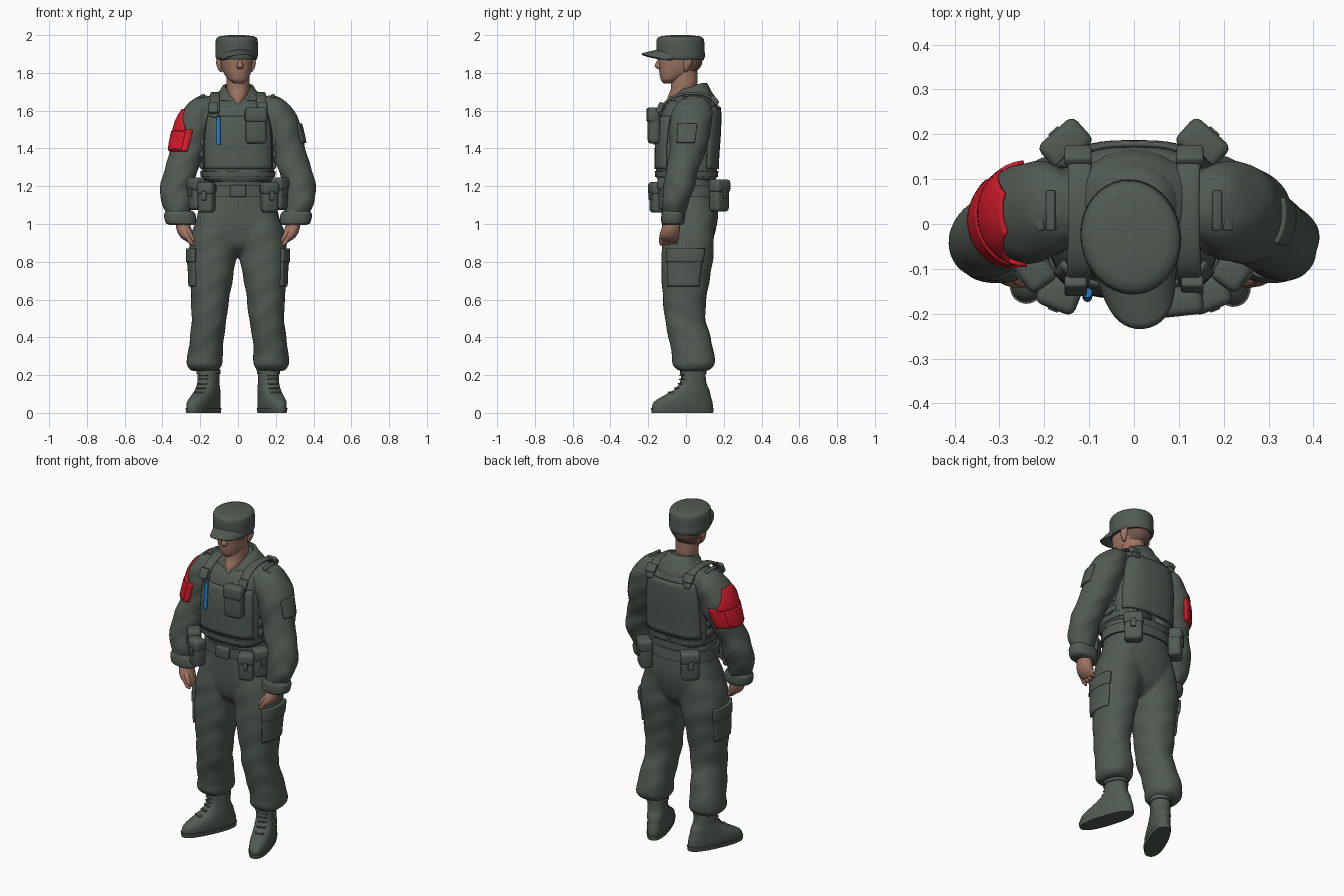
import bpy, bmesh, math
from mathutils import Matrix, Vector

if "Cube" in bpy.data.objects:
    bpy.data.objects.remove(bpy.data.objects["Cube"])

def material(name, rgb):
    m = bpy.data.materials.new(name)
    m.diffuse_color = (*rgb, 1)
    m.use_nodes = True
    m.node_tree.nodes["Principled BSDF"].inputs["Base Color"].default_value = m.diffuse_color
    return m

GREEN = material("olive cloth", (0.083, 0.105, 0.085))
SKIN = material("skin", (0.34, 0.175, 0.125))
HAIR = material("cropped hair", (0.16, 0.085, 0.065))
RED = material("red band", (0.66, 0.012, 0.025))
BLUE = material("blue pen", (0.02, 0.20, 0.60))

def finish(name, bm, mat, angle=50, solid=0):
    bmesh.ops.recalc_face_normals(bm, faces=bm.faces)
    me = bpy.data.meshes.new(name)
    bm.to_mesh(me)
    bm.free()
    me.materials.append(mat)
    me.shade_smooth()
    me.set_sharp_from_angle(angle=math.radians(angle))
    ob = bpy.data.objects.new(name, me)
    bpy.context.collection.objects.link(ob)
    if solid:
        ob.modifiers.new("thickness", 'SOLIDIFY').thickness = solid
        ob.modifiers["thickness"].offset = 0
    return ob

def at(rings, z):
    """Smoothly interpolated (x, y, rx, ry) of a stack of rings (x, y, z, rx, ry)."""
    R = sorted(rings, key=lambda r: r[2])
    i = max(j for j in range(len(R) - 1) if j == 0 or R[j][2] <= z)
    h = R[i + 1][2] - R[i][2]
    t = (z - R[i][2]) / h
    def slope(j, k):
        a, b = R[max(j - 1, 0)], R[min(j + 1, len(R) - 1)]
        return (b[k] - a[k]) / (b[2] - a[2]) * h
    return [(2*t**3 - 3*t*t + 1) * R[i][k] + (t**3 - 2*t*t + t) * slope(i, k)
            + (3*t*t - 2*t**3) * R[i + 1][k] + (t**3 - t*t) * slope(i + 1, k) for k in (0, 1, 3, 4)]

def point(rings, z, a, p=2, off=0, fold=0):
    x, y, rx, ry = at(rings, z)
    w = off + fold * (math.sin(z * 48 + 2.2 * math.sin(2 * a)) + 0.6 * math.sin(3 * a + z * 21))
    f = lambda v: math.copysign(abs(v) ** (2 / p), v)
    return (x + max(rx + w, .001) * f(math.cos(a)), y + max(ry + w, .001) * f(math.sin(a)), z)

def grid(bm, rows, closed=False):
    V = [[bm.verts.new(c) for c in r] for r in rows]
    n = len(V[0])
    for a, b in zip(V, V[1:]):
        for i in range(n if closed else n - 1):
            j = (i + 1) % n
            bm.faces.new((a[i], a[j], b[j], b[i]))
    return V

def loft(name, rings, mat, p=2, off=0, fold=0, z0=None, z1=None, n=36, steps=24):
    zs = [r[2] for r in rings]
    z0, z1 = z0 or min(zs), z1 or max(zs)
    levels = sorted({round(z0 + (z1 - z0) * i / steps, 5) for i in range(steps + 1)}
                    | {z for z in zs if z0 < z < z1})
    bm = bmesh.new()
    V = grid(bm, [[point(rings, z, 2 * math.pi * i / n, p, off, fold) for i in range(n)]
                  for z in levels], True)
    bm.faces.new(V[0])
    bm.faces.new(V[-1])
    return finish(name, bm, mat)

def fuse(name, parts, mat, rounds):
    """Blend several lofts into one soft garment."""
    bm = bmesh.new()
    for o in parts:
        bm.from_mesh(o.data)
        bpy.data.objects.remove(o)
    ob = finish(name, bm, mat)
    rem = ob.modifiers.new("blend", 'REMESH')
    rem.mode, rem.voxel_size, rem.use_smooth_shade = 'VOXEL', .01, True
    ob.modifiers.new("soften", 'SMOOTH').iterations = rounds
    return ob

def patch(name, rings, mat, z0, z1, mid, half, off, p=2, solid=.012):
    """Panel lying on a lofted form; half is the half angle in degrees, as a function of height 0..1."""
    bm = bmesh.new()
    rows = []
    for i in range(13):
        t = i / 12
        h = half(t) if callable(half) else half
        rows.append([point(rings, z0 + (z1 - z0) * t, math.radians(mid + h * (j / 8 - 1)), p, off)
                     for j in range(17)])
    grid(bm, rows)
    return finish(name, bm, mat, 50, solid)

def box(name, c, size, mat=GREEN, yaw=0, tilt=0, roll=0, bevel=.012):
    bm = bmesh.new()
    bmesh.ops.create_cube(bm, size=1)
    bmesh.ops.scale(bm, vec=size, verts=bm.verts)
    bmesh.ops.bevel(bm, geom=bm.edges[:], offset=min(bevel, min(size) * .4), segments=3,
                    profile=.5, affect='EDGES')
    M = Matrix.Translation(c) @ Matrix.Rotation(math.radians(yaw), 4, 'Z') \
        @ Matrix.Rotation(math.radians(roll), 4, 'Y') @ Matrix.Rotation(math.radians(tilt), 4, 'X')
    bmesh.ops.transform(bm, matrix=M, verts=bm.verts)
    return finish(name, bm, mat, 60)

def pouch(name, c, size, yaw, tab=True):
    """Bevelled bag with an overlapping flap and a tab; local -y is the outside."""
    w, d, h = size
    R = Matrix.Rotation(math.radians(yaw), 3, 'Z')
    put = lambda x, y, z: Vector(c) + R @ Vector((x, y, z))
    box(name, c, size, yaw=yaw, bevel=.02)
    box(name + "_flap", put(0, -.004, h * .3), (w + .008, d + .004, h * .42), yaw=yaw, bevel=.018)
    if tab:
        box(name + "_tab", put(0, -d / 2 - .004, h * .06), (w * .3, .012, h * .3), yaw=yaw, bevel=.004)

def ribbon(name, pts, width, mat=GREEN, solid=.016):
    bm = bmesh.new()
    grid(bm, [[(x + width * (j / 2 - .5), y, z) for j in range(3)] for x, y, z in pts])
    ob = finish(name, bm, mat, 80, solid)
    ob.modifiers.new("round", 'SUBSURF').levels = 2
    return ob

mir = lambda rings, s: [(s * r[0], *r[1:]) for r in rings]

# Profiles of the clothing
shirt = [(0, .02, 1.12, .18, .14), (0, .015, 1.25, .185, .145), (0, .02, 1.45, .19, .145),
         (0, .03, 1.58, .20, .135), (0, .04, 1.65, .17, .11), (0, .045, 1.69, .12, .095), (0, .045, 1.72, .075, .08)]
seat = [(0, .015, .83, .04, .06), (0, .012, .88, .13, .115), (0, .015, .95, .225, .138), (0, .02, 1.04, .218, .15),
        (0, .02, 1.13, .195, .148), (0, .015, 1.24, .185, .142)]
vest = [(0, .003, 1.225, .165, .145), (0, .003, 1.245, .187, .158), (0, .003, 1.35, .192, .16), (0, .01, 1.48, .188, .162),
        (0, .022, 1.58, .172, .152), (0, .03, 1.63, .15, .138), (0, .035, 1.655, .12, .115)]
back = [(0, .045, 1.60, .13, .125), (0, .05, 1.66, .115, .11), (0, .05, 1.70, .09, .085), (0, .045, 1.73, .05, .05)]
arm = [(.18, .04, 1.68, .02, .03), (.18, .04, 1.66, .06, .07), (.2, .035, 1.615, .083, .1), (.225, .028, 1.55, .098, .112),
       (.25, .018, 1.45, .1, .105), (.272, .003, 1.37, .092, .094), (.3, -.02, 1.29, .09, .086), (.325, -.035, 1.2, .087, .082),
       (.325, -.055, 1.12, .082, .072), (.312, -.066, 1.05, .062, .056)]
leg = [(.10, .02, 1.08, .1, .135), (.122, .01, .95, .125, .138), (.133, .01, .85, .128, .138), (.138, 0, .75, .117, .132),
       (.147, -.005, .62, .103, .117), (.152, -.005, .5, .093, .108), (.165, .018, .4, .09, .112), (.175, .04, .3, .093, .112),
       (.177, .04, .25, .093, .11), (.177, .04, .222, .073, .08)]

# Vest and belt
loft("vest", vest, GREEN, 3)
patch("vest_back_panel", vest, GREEN, 1.29, 1.62, 90, 58, .007, 3)
patch("vest_front_panel", vest, GREEN, 1.29, 1.57, 270, 58, .003, 3)
patch("vest_hem", vest, GREEN, 1.25, 1.28, 270, 179, .002, 3)
loft("belt", seat, GREEN, 2.3, .012, 0, 1.145, 1.205)
box("belt_buckle", (0, -.145, 1.175), (.085, .03, .065), bevel=.008)

# Collar, open at the front
bm = bmesh.new()
rows = []
for i in range(29):
    a = math.radians(-82 + 344 * i / 28)
    f = (1 - math.sin(a)) / 2
    rows.append([(rx * math.cos(a) * (1 - .3 * f), .012 + ry * math.sin(a), z - dz * f ** 1.5)
                 for rx, ry, z, dz in ((.072, .08, 1.70, .06), (.082, .088, 1.742, .075), (.095, .098, 1.74, .085),
                                       (.122, .12, 1.695, .09), (.132, .126, 1.67, .08))])
grid(bm, rows)
finish("collar", bm, GREEN, 70, .012)

# Head, built facing forward and then turned a little
neck = [(0, -.055, 1.625, .012, .05), (0, -.035, 1.67, .045, .062), (0, -.012, 1.72, .06, .068), (0, -.012, 1.81, .06, .072)]
loft("neck", neck, SKIN)
skull = [(0, -.095, 1.745, .022, .025), (0, -.085, 1.762, .047, .048), (0, -.055, 1.79, .066, .085),
         (0, -.034, 1.83, .08, .11), (0, -.03, 1.87, .086, .118), (0, -.03, 1.93, .086, .115), (0, -.03, 1.96, .06, .08)]
head = [loft("head", skull, SKIN, 2.2)]
head[0].data.materials.append(HAIR)
for f in head[0].data.polygons:
    f.material_index = int(f.center.y > .015 and f.center.z > 1.80)
head.append(loft("nose", [(0, -.132, 1.88, .009, .014), (0, -.14, 1.855, .012, .02), (0, -.143, 1.835, .018, .024),
                          (0, -.138, 1.82, .012, .015)], SKIN))
for nm, z, w in (("upper_lip", 1.803, .023), ("lower_lip", 1.793, .02)):
    head.append(box(nm, (0, -.127, z), (w * 2, .022, .011), SKIN, bevel=.005))
for s in (-1, 1):
    head.append(loft("ear", [(s*.08, -.012, 1.805, .006, .008), (s*.087, -.01, 1.825, .012, .016),
                             (s*.092, -.004, 1.86, .014, .024), (s*.088, -.004, 1.882, .006, .012)], SKIN, n=16))
cap = [(0, -.028, 1.868, .104, .122), (0, -.028, 1.885, .111, .128), (0, -.029, 1.92, .112, .128),
       (0, -.03, 1.965, .111, .127), (0, -.03, 1.985, .105, .12), (0, -.03, 1.995, .085, .098), (0, -.03, 2.0, .04, .045)]
head.append(loft("cap", cap, GREEN))
bm = bmesh.new()
rows = []
for i in range(7):
    v = i / 6
    rows.append([])
    for j in range(-10, 11):
        u = j / 10
        a = u * math.radians(68)
        rows[-1].append((.108 * math.sin(a) * (1 - .14 * v), -.025 - .118 * math.cos(a)
                         - .092 * v * (1 - abs(u) ** 4 * .7), 1.922 - .022 * v - .035 * u * u))
grid(bm, rows)
head.append(finish("cap_brim", bm, GREEN, 60, .008))
turn = Matrix.Translation((-.007, -.03, 0)) @ Matrix.Rotation(math.radians(9), 4, 'Z') @ Matrix.Translation((0, .03, 0))
for o in head:
    o.data.transform(turn)

# Limbs, mirrored
cuff = [(.298, -.07, .995, .066, .05), (.302, -.07, 1.005, .08, .06), (.308, -.068, 1.05, .083, .062), (.31, -.067, 1.07, .07, .055)]
palm = [(.248, -.092, .905, .022, .035), (.268, -.09, .93, .036, .05), (.285, -.082, .97, .04, .05), (.297, -.07, 1.03, .035, .035)]
boot = [(0, -.02, 0, .05, .165), (0, -.02, .03, .055, .168), (0, -.015, .06, .057, .16), (0, .005, .09, .056, .13),
        (0, .03, .12, .055, .098), (0, .04, .16, .053, .07), (0, .042, .24, .054, .063)]
uppers = [loft("shirt", shirt, GREEN, 2.3), loft("upper_back", back, GREEN, 2.4)]
lowers = [loft("seat", seat, GREEN, 2.3)]
for s in (-1, 1):
    A, L = mir(arm, s), mir(leg, s)
    out = -6 if s > 0 else 186
    uppers.append(loft("sleeve", A, GREEN, fold=.0025, steps=50))
    lowers.append(loft("trouser_leg", L, GREEN, 2.2, fold=.002, steps=60))
    loft("cuff", mir(cuff, s), GREEN, 2.3)
    loft("hand", mir(palm, s), SKIN)
    for i in range(4):
        y = -.128 + .025 * i
        loft("finger", mir([(.236, y, .885 + .004 * i, .006, .007), (.245, y, .895, .013, .013),
                            (.262, y, .925, .014, .014), (.275, y, .95, .009, .01)], s), SKIN, n=12, steps=8)
    loft("thumb", mir([(.232, -.125, .905, .007, .008), (.24, -.128, .92, .012, .013), (.262, -.118, .96, .015, .016),
                       (.28, -.1, .985, .01, .01)], s), SKIN, n=12, steps=8)
    patch("cargo_pocket", L, GREEN, .67, .84, out, 38, .001, 2.2, .02)
    patch("cargo_pocket_flap", L, GREEN, .80, .87, out, 40, .005, 2.2, .02)
    # Boot with sole and laces, toes turned out
    parts = [loft("boot", boot, GREEN, 2.3),
             loft("boot_sole", boot, GREEN, 2.4, .004, 0, .0001, .026),
             loft("boot_top", boot, GREEN, 2.2, .006, 0, .205, .23)]
    for i in range(5):
        z = .108 + .023 * i
        parts.append(box("lace", (0, at(boot, z)[1] - at(boot, z)[3] + .004, z), (.05, .018, .008), bevel=.003))
    place = Matrix.Translation((s * .174, 0, 0)) @ Matrix.Rotation(math.radians(18 if s > 0 else -25), 4, 'Z')
    for o in parts:
        o.data.transform(place)
    # Vest straps, buckles and shoulder tabs
    ribbon("shoulder_strap", [(s*.125, -.135, 1.56), (s*.125, -.13, 1.62), (s*.122, -.085, 1.672), (s*.12, 0, 1.692),
                              (s*.12, .09, 1.692), (s*.122, .15, 1.66), (s*.125, .175, 1.6)], .055)
    box("strap_buckle", (s * .13, -.138, 1.615), (.05, .028, .06), tilt=-25, bevel=.007)
    box("back_buckle", (s * .125, .152, 1.655), (.06, .028, .05), tilt=40, bevel=.007)
    for i in range(4):
        x = .185 + .023 * i
        box("shoulder_tab", (s * x, .03, 1.677 - .012 * i - .003 * i * i), (.021, .09, .02), roll=s * (15 + 9 * i), bevel=.005)
    for z in (1.31, 1.37, 1.43):
        box("side_strap", (s * .19, .0, z), (.022, .14, .035), bevel=.006)
    # Belt pouches
    pouch("front_pouch", (s * .165, -.152, 1.14), (.085, .07, .16), s * 22)
    pouch("hip_pouch", (s * .222, -.095, 1.16), (.09, .07, .17), s * 55)
    pouch("back_pouch", (s * .15, .175, 1.15), (.10, .072, .17), 180 - s * 42)
fuse("shirt_and_sleeves", uppers, GREEN, 4)
fuse("trousers", lowers, GREEN, 8)

# Chest pouch and pen
pouch("chest_pouch", (.095, -.17, 1.52), (.11, .06, .19), 6, False)
loft("pen", [(-.104, -.163, 1.42, .011, .011), (-.104, -.153, 1.57, .011, .011)], BLUE, n=12, steps=2)

# Armband on the outer side with its pointed upper tab, and the badge patch on the other sleeve
R = mir(arm, -1)
patch("armband", R, RED, 1.385, 1.50, 182, 88, .003)
patch("armband_pocket", R, RED, 1.395, 1.49, 195, 55, .007)
patch("armband_tab", R, RED, 1.49, 1.605, 185, lambda t: 66 - 42 * t, .003)
patch("sleeve_patch", arm, GREEN, 1.43, 1.53, -10, 26, .003)
